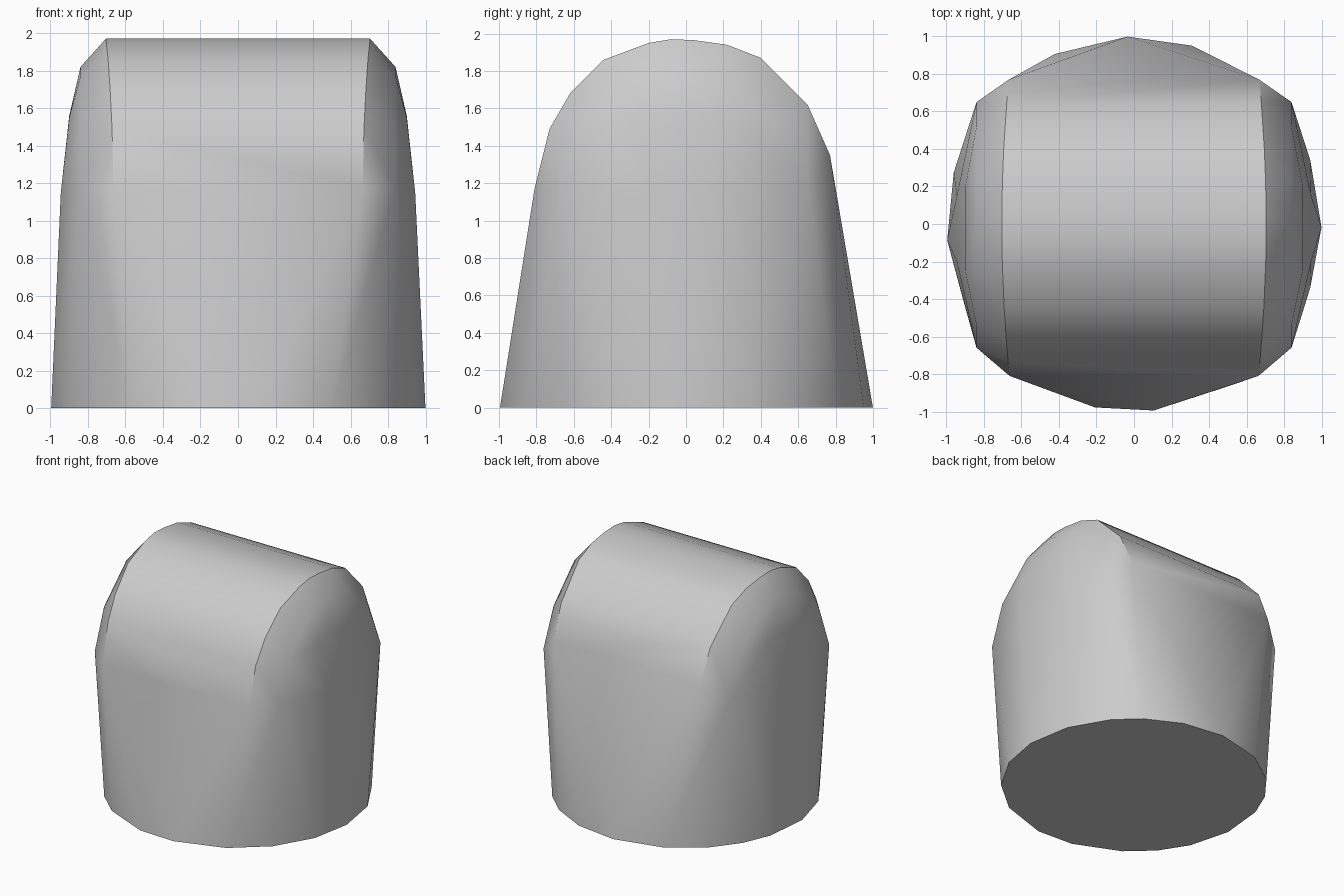
import bpy, bmesh, math

if "Cube" in bpy.data.objects:
    bpy.data.objects.remove(bpy.data.objects["Cube"], do_unlink=True)

mat = bpy.data.materials.new("plain_grey")
mat.use_nodes = True
grey = (0.6, 0.6, 0.6, 1)
mat.diffuse_color = grey
mat.node_tree.nodes["Principled BSDF"].inputs["Base Color"].default_value = grey

bm = bmesh.new()

# Round foot, slightly uneven polygon
foot = [-1, 20, 40, 54, 72, 92, 115, 135, 150, 164, 185, 205, 220, 235, 258, 276, 300, 320, 340]
for a in foot:
    t = math.radians(a)
    bm.verts.new((math.cos(t), math.sin(t), 0))

# Main arch profile (y, z), running across the full width
arch = [(-0.81, 1.17), (-0.73, 1.49), (-0.62, 1.68), (-0.44, 1.86), (-0.2, 1.95),
        (-0.08, 1.97), (0.04, 1.965), (0.22, 1.94), (0.4, 1.87), (0.65, 1.62), (0.77, 1.35)]
# Shoulder arch, then the gently bulging end walls (x, y, z)
shoulder = [(0.84, -0.66, 1.18), (0.84, -0.54, 1.5), (0.84, -0.25, 1.77), (0.84, 0, 1.82),
            (0.84, 0.25, 1.77), (0.84, 0.52, 1.5), (0.84, 0.65, 1.2)]
bulge = [(0.9, -0.25, 1.55), (0.9, 0.2, 1.56), (0.945, -0.2, 1.15), (0.945, 0.15, 1.15)]
for side in (-1, 1):
    for y, z in arch:
        bm.verts.new((side * (0.705 - 0.04 * (y / 0.8) ** 2), y, z))
    for x, y, z in shoulder + bulge:
        bm.verts.new((side * x, y, z))

# Skin the profiles into one closed body
hull = bmesh.ops.convex_hull(bm, input=bm.verts[:])
loose = [v for v in bm.verts if not v.link_faces]
bmesh.ops.delete(bm, geom=loose, context='VERTS')
bmesh.ops.dissolve_limit(bm, angle_limit=math.radians(1), verts=bm.verts[:], edges=bm.edges[:])
bmesh.ops.recalc_face_normals(bm, faces=bm.faces[:])

mesh = bpy.data.meshes.new("domed_cap")
bm.to_mesh(mesh)
bm.free()
mesh.materials.append(mat)
cap = bpy.data.objects.new("domed_cap", mesh)
bpy.context.collection.objects.link(cap)

# Smooth skin with crisp arch rims and foot edge
bpy.ops.object.select_all(action='DESELECT')
cap.select_set(True)
bpy.context.view_layer.objects.active = cap
bpy.ops.object.shade_smooth_by_angle(angle=math.radians(35))
